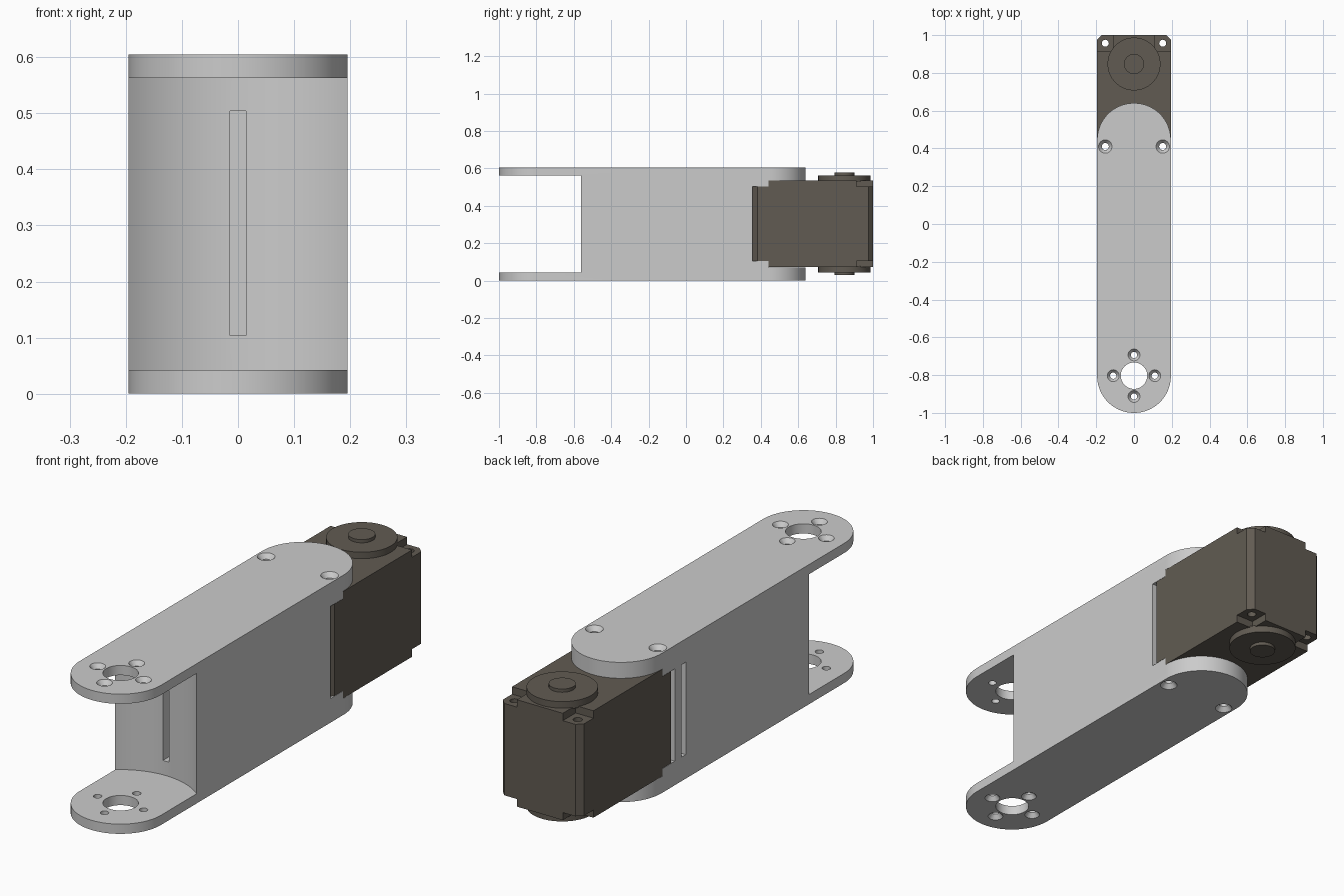
import bpy, bmesh, math
from mathutils import Matrix

if "Cube" in bpy.data.objects:
    bpy.data.objects.remove(bpy.data.objects["Cube"])

H = 0.605      # total height
R = 0.195      # half width and end radius


def make(name, bm):
    bmesh.ops.recalc_face_normals(bm, faces=bm.faces)
    me = bpy.data.meshes.new(name)
    bm.to_mesh(me)
    bm.free()
    ob = bpy.data.objects.new(name, me)
    bpy.context.collection.objects.link(ob)
    return ob


def prism(name, pts, start, end, axis='Z'):
    """Extrude a profile along Z (pts are x, y) or along X (pts are y, z)."""
    bm = bmesh.new()
    co = [(a, b, start) if axis == 'Z' else (start, a, b) for a, b in pts]
    face = bm.faces.new([bm.verts.new(c) for c in co])
    ext = bmesh.ops.extrude_face_region(bm, geom=[face])
    vec = (0, 0, end - start) if axis == 'Z' else (end - start, 0, 0)
    bmesh.ops.translate(bm, vec=vec,
                        verts=[v for v in ext['geom'] if isinstance(v, bmesh.types.BMVert)])
    return make(name, bm)


def box(name, x0, x1, y0, y1, z0, z1):
    return prism(name, [(x0, y0), (x1, y0), (x1, y1), (x0, y1)], z0, z1)


def cyl(name, x, y, z0, z1, r0, r1=None, n=32):
    bm = bmesh.new()
    bmesh.ops.create_cone(bm, cap_ends=True, segments=n, radius1=r0,
                          radius2=r0 if r1 is None else r1, depth=z1 - z0,
                          matrix=Matrix.Translation((x, y, (z0 + z1) / 2)))
    return make(name, bm)


def cut(target, cutters):
    for c in cutters:
        c.hide_render = True
        m = target.modifiers.new("cut", 'BOOLEAN')
        m.operation, m.solver, m.object = 'DIFFERENCE', 'EXACT', c
        bpy.context.view_layer.objects.active = target
        bpy.ops.object.modifier_apply(modifier=m.name)
        bpy.data.objects.remove(c)


def smooth(ob):
    bpy.ops.object.select_all(action='DESELECT')
    ob.select_set(True)
    bpy.context.view_layer.objects.active = ob
    bpy.ops.object.shade_smooth_by_angle(angle=math.radians(30))


# arm bracket: stadium outline
N = 48
outline = [(R * math.cos(math.pi * i / N), 0.445 + R * math.sin(math.pi * i / N)) for i in range(N + 1)]
outline += [(-R * math.cos(math.pi * i / N), -0.805 - R * math.sin(math.pi * i / N)) for i in range(N + 1)]
bracket = prism("arm_bracket", outline, 0, H)

# front fork mouth, motor pocket, cable channel and side slot
cutters = [
    cyl("fork_mouth", 0, -0.803, 0.042, 0.563, 0.31, n=128),
    prism("motor_pocket", [(0.355, 0.104), (0.44, 0.104), (0.44, 0.071), (0.8, 0.071),
                           (0.8, 0.536), (0.44, 0.536), (0.44, 0.504), (0.355, 0.504)],
          -0.3, 0.3, 'X'),
    box("cable_channel", -0.0145, 0.0145, -0.6, 0.31, 0.104, 0.504),
    box("side_slot", -0.3, 0.0, 0.28, 0.31, 0.104, 0.504),
    cyl("hub_hole", 0, -0.803, -0.1, 0.7, 0.07, n=48),
]
# countersunk screw holes
screws = [(0.11, -0.803, 0.032), (-0.11, -0.803, 0.032), (0, -0.693, 0.032),
          (0, -0.913, 0.032), (0.152, 0.41, 0.036), (-0.152, 0.41, 0.036)]
for x, y, r in screws:
    k = r * 0.52
    cutters += [cyl("screw_hole", x, y, -0.1, 0.7, k),
                cyl("sink_low", x, y, -0.005, 0.022, r * 1.1, k * 0.9),
                cyl("sink_high", x, y, H - 0.022, H + 0.005, k * 0.9, r * 1.1)]
cut(bracket, cutters)
smooth(bracket)

# motor housing with chamfered upright edges
dark = bpy.data.materials.new("dark_plastic")
dark.diffuse_color = (0.12, 0.105, 0.085, 1)
dark.use_nodes = True
dark.node_tree.nodes["Principled BSDF"].inputs["Base Color"].default_value = dark.diffuse_color
Z0, Z1, Y0, C = 0.072, 0.535, 0.356, 0.025
housing = prism("motor_housing",
                [(R, Y0 + C), (R, 1 - C), (R - C, 1), (C - R, 1), (-R, 1 - C),
                 (-R, Y0 + C), (C - R, Y0), (R - C, Y0)], Z0, Z1)
cutters = []
for z0, z1 in ((0, 0.105), (0.503, 0.7)):
    cutters.append(box("end_step", -0.3, 0.3, 0.3, 0.441, z0, z1))
    for s in (-1, 1):
        a, b = sorted((s * 0.11, s * 0.3))
        cutters.append(box("corner_step", a, b, 0.912, 1.1, z0, z1))
for s in (-1, 1):
    for y in (0.41, 0.957):
        cutters.append(cyl("mount_hole", s * 0.152, y, -0.1, 0.7, 0.0185))
cut(housing, cutters)
smooth(housing)
housing.data.materials.append(dark)

# output discs and hub caps on both faces
for side, face, d in (("top", Z1, 1), ("bottom", Z0, -1)):
    for part, r, lo, hi in (("disc", 0.14, -0.005, 0.028), ("hub_cap", 0.053, 0.02, 0.042)):
        a, b = sorted((face + d * lo, face + d * hi))
        ob = cyl(f"{side}_{part}", 0, 0.847, a, b, r, n=64)
        smooth(ob)
        ob.data.materials.append(dark)
